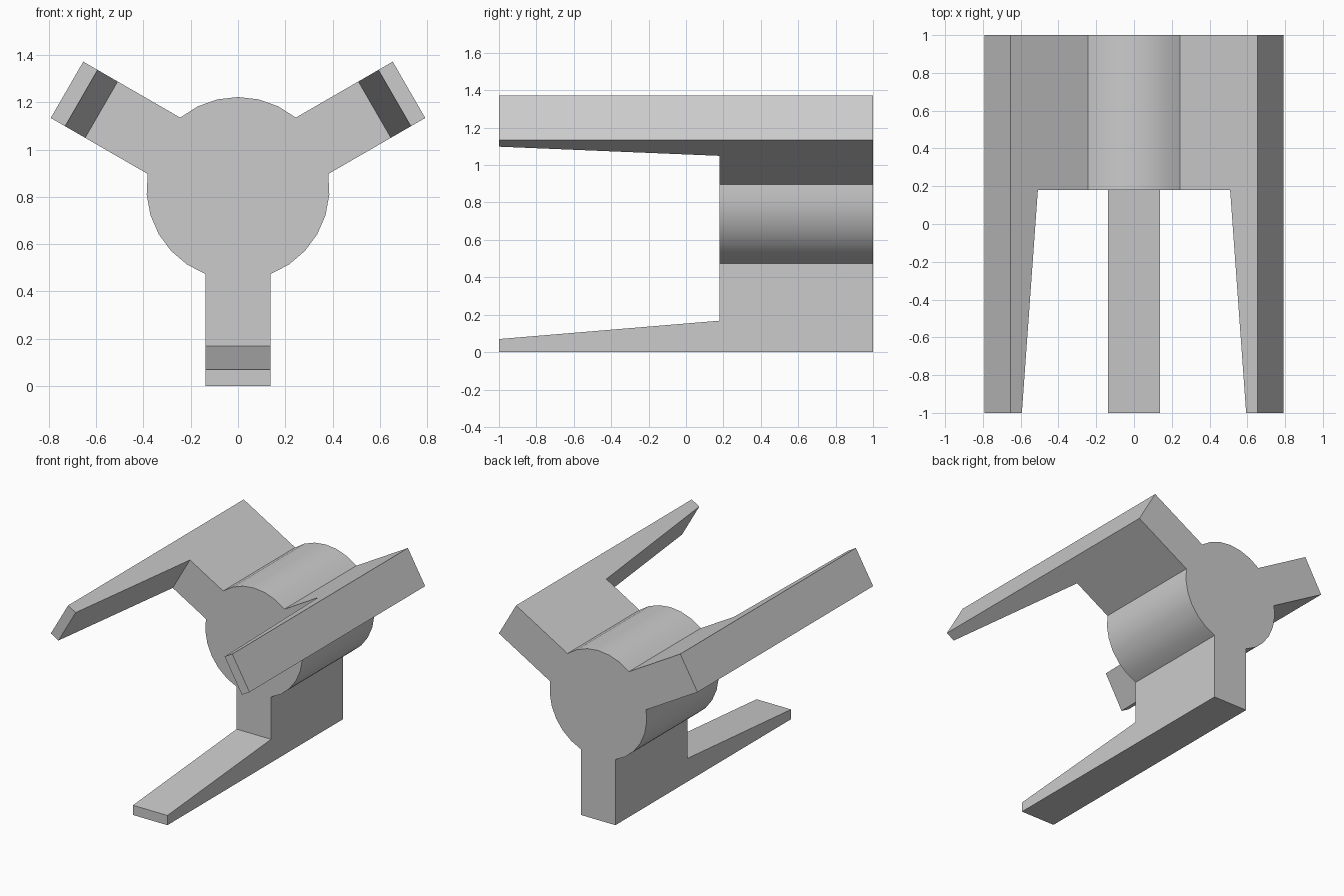
import bpy
import bmesh
from math import radians, asin, sin, cos, degrees

cube = bpy.data.objects.get("Cube")
if cube:
    bpy.data.objects.remove(cube, do_unlink=True)

CENTRE_Z = 0.835      # hub axis height
HUB_R = 0.387
ARM_R = 0.835         # outer reach of each arm
HALF_W = 0.1375       # half width of an arm
STEP, TIP = 0.168, 0.07   # prong thickness at root and at tip
BACK, FACE, FRONT = 1.0, 0.18, -1.0
ARC_STEPS = 6

grey = bpy.data.materials.new("plain grey")
grey.use_nodes = True
colour = (0.6, 0.6, 0.6, 1)
grey.diffuse_color = colour
grey.node_tree.nodes["Principled BSDF"].inputs["Base Color"].default_value = colour

bm = bmesh.new()


def arm_vert(angle, radius, side, y):
    """Vertex on an arm, given its reach and sideways offset."""
    c, s = cos(angle), sin(angle)
    return bm.verts.new((radius * c - side * s, y, CENTRE_Z + radius * s + side * c))


def hub_vert(angle, y):
    return bm.verts.new((HUB_R * cos(angle), y, CENTRE_Z + HUB_R * sin(angle)))


def outline(y):
    """Full section of hub and arms; also returns the four foot corners of each arm."""
    ring, feet = [], []
    half = asin(HALF_W / HUB_R)
    arc = radians(120) - 2 * half
    for k in range(3):
        a = radians(30 + 120 * k)
        foot = [arm_vert(a, r, s, y) for r, s in (
            (ARM_R - STEP, -HALF_W), (ARM_R, -HALF_W),
            (ARM_R, HALF_W), (ARM_R - STEP, HALF_W))]
        ring += foot
        ring += [hub_vert(a + half + arc * i / ARC_STEPS, y) for i in range(ARC_STEPS + 1)]
        feet.append(foot)
    return ring, feet


# Hub with the three thick arm roots
back, _ = outline(BACK)
face, feet = outline(FACE)
bm.faces.new(back)
outer = {v for foot in feet for v in foot[1:3]}
bm.faces.new([v for v in face if v not in outer])
for i in range(len(face)):
    j = (i + 1) % len(face)
    bm.faces.new((face[i], face[j], back[j], back[i]))

# Tapered prongs reaching forward from the arms
for k, foot in enumerate(feet):
    a = radians(30 + 120 * k)
    tip = [arm_vert(a, r, s, FRONT) for r, s in (
        (ARM_R - TIP, -HALF_W), (ARM_R, -HALF_W),
        (ARM_R, HALF_W), (ARM_R - TIP, HALF_W))]
    bm.faces.new(tip)
    for i in range(4):
        j = (i + 1) % 4
        bm.faces.new((tip[i], tip[j], foot[j], foot[i]))

bmesh.ops.recalc_face_normals(bm, faces=bm.faces[:])
mesh = bpy.data.meshes.new("three_prong_hub")
bm.to_mesh(mesh)
bm.free()
mesh.materials.append(grey)
hub = bpy.data.objects.new("three_prong_hub", mesh)
bpy.context.collection.objects.link(hub)

# Round the hub, keep the arm edges crisp
bpy.ops.object.select_all(action='DESELECT')
hub.select_set(True)
bpy.context.view_layer.objects.active = hub
bpy.ops.object.shade_smooth_by_angle(angle=radians(30))
